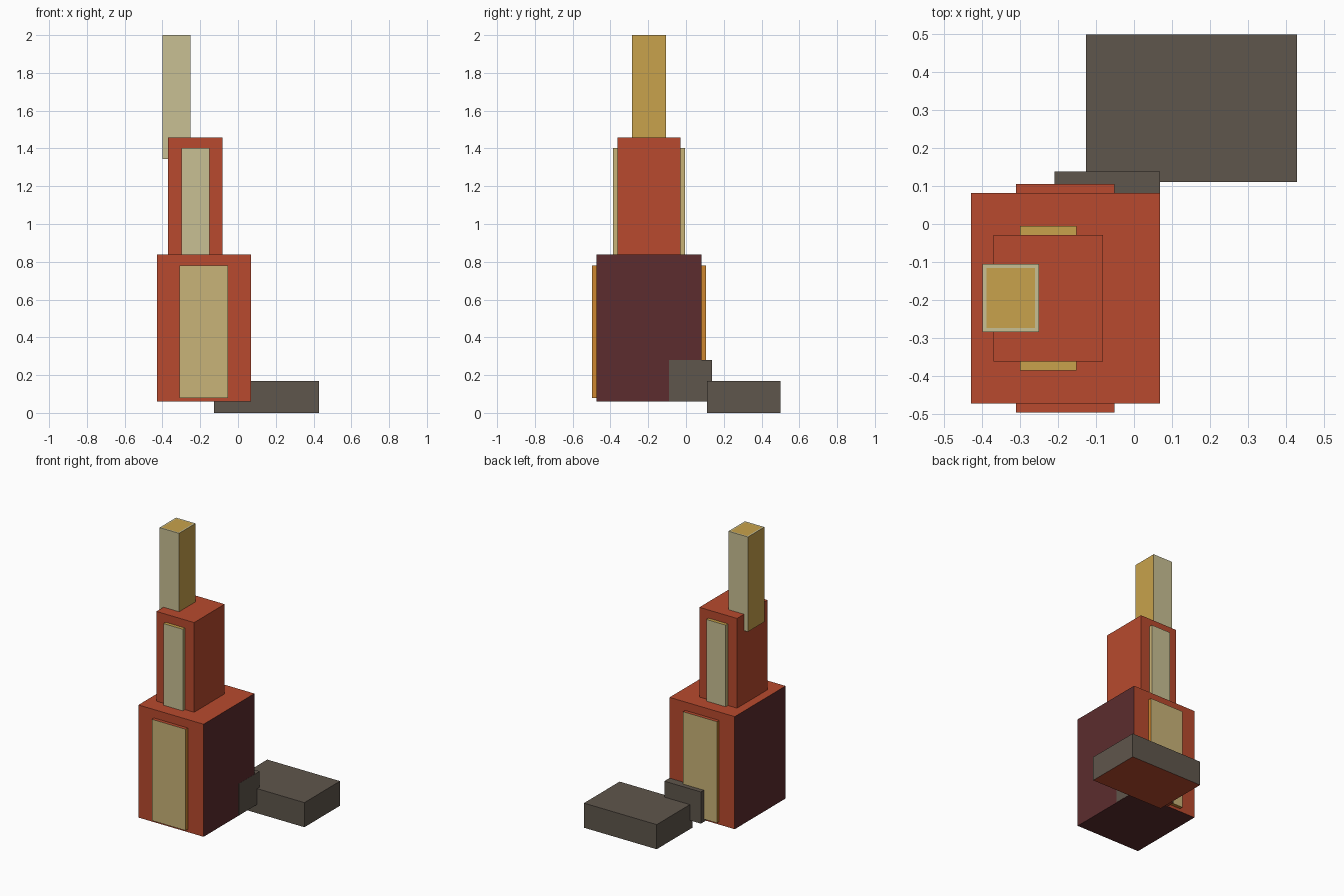
import bpy
import bmesh

cube = bpy.data.objects.get("Cube")
if cube:
    bpy.data.objects.remove(cube, do_unlink=True)


def linear(c):
    c /= 255
    return c / 12.92 if c <= 0.04045 else ((c + 0.055) / 1.055) ** 2.4


def make_material(name, hexa):
    rgb = [linear(int(hexa[i:i + 2], 16)) for i in (0, 2, 4)]
    m = bpy.data.materials.new(name)
    m.use_nodes = True
    m.diffuse_color = (*rgb, 1)
    bsdf = next(n for n in m.node_tree.nodes if n.type == "BSDF_PRINCIPLED")
    bsdf.inputs["Base Color"].default_value = (*rgb, 1)
    return m


red = make_material("brick red", "B84A2E")
maroon = make_material("dark maroon", "5C2C2E")
tan = make_material("tan", "C9B478")
khaki = make_material("pale khaki", "C9C094")
gold = make_material("gold", "C8A24C")
orange = make_material("amber orange", "CF8730")
grey = make_material("warm grey", "5F564C")


def box(name, x, y, z, side, front, top, bottom, inset=None):
    """Box from (min, max) ranges; side colours +-x faces, front colours +-y."""
    bm = bmesh.new()
    bmesh.ops.create_cube(bm, size=1)
    for v in bm.verts:
        v.co = [r[0] + (c + 0.5) * (r[1] - r[0]) for c, r in zip(v.co, (x, y, z))]
    bm.normal_update()
    mats = []

    def slot(m):
        if m not in mats:
            mats.append(m)
        return mats.index(m)

    top_face = None
    for f in bm.faces:
        n = f.normal
        if abs(n.x) > 0.5:
            f.material_index = slot(side)
        elif abs(n.y) > 0.5:
            f.material_index = slot(front)
        elif n.z > 0.5:
            f.material_index = slot(top)
            top_face = f
        else:
            f.material_index = slot(bottom)
    if inset:
        # painted panel inside the rim of the top face
        width, colour = inset
        bmesh.ops.inset_region(bm, faces=[top_face], thickness=width)
        top_face.material_index = slot(colour)
    mesh = bpy.data.meshes.new(name)
    bm.to_mesh(mesh)
    bm.free()
    for m in mats:
        mesh.materials.append(m)
    ob = bpy.data.objects.new(name, mesh)
    bpy.context.collection.objects.link(ob)
    return ob


# Stacked tower
box("tower_base", (-0.43, 0.068), (-0.473, 0.082), (0.06, 0.838), maroon, red, red, maroon)
box("tower_middle", (-0.37, -0.082), (-0.362, -0.029), (0.83, 1.458), red, red, red, red)
box("tower_spire", (-0.40, -0.251), (-0.285, -0.105), (1.345, 2.0), gold, khaki, khaki, gold,
    inset=(0.015, gold))

# Raised panels that pass through the tower and show on front and back
box("base_panel", (-0.311, -0.052), (-0.497, 0.106), (0.08, 0.78), orange, tan, red, orange)
box("middle_panel", (-0.30, -0.152), (-0.386, -0.005), (0.83, 1.402), tan, khaki, gold, tan)

# Low step behind the tower and the bracket joining it
box("rear_bracket", (-0.21, 0.069), (-0.09, 0.138), (0.061, 0.28), grey, grey, grey, red)
box("rear_slab", (-0.126, 0.43), (0.111, 0.50), (0.0, 0.17), grey, grey, grey, red)
